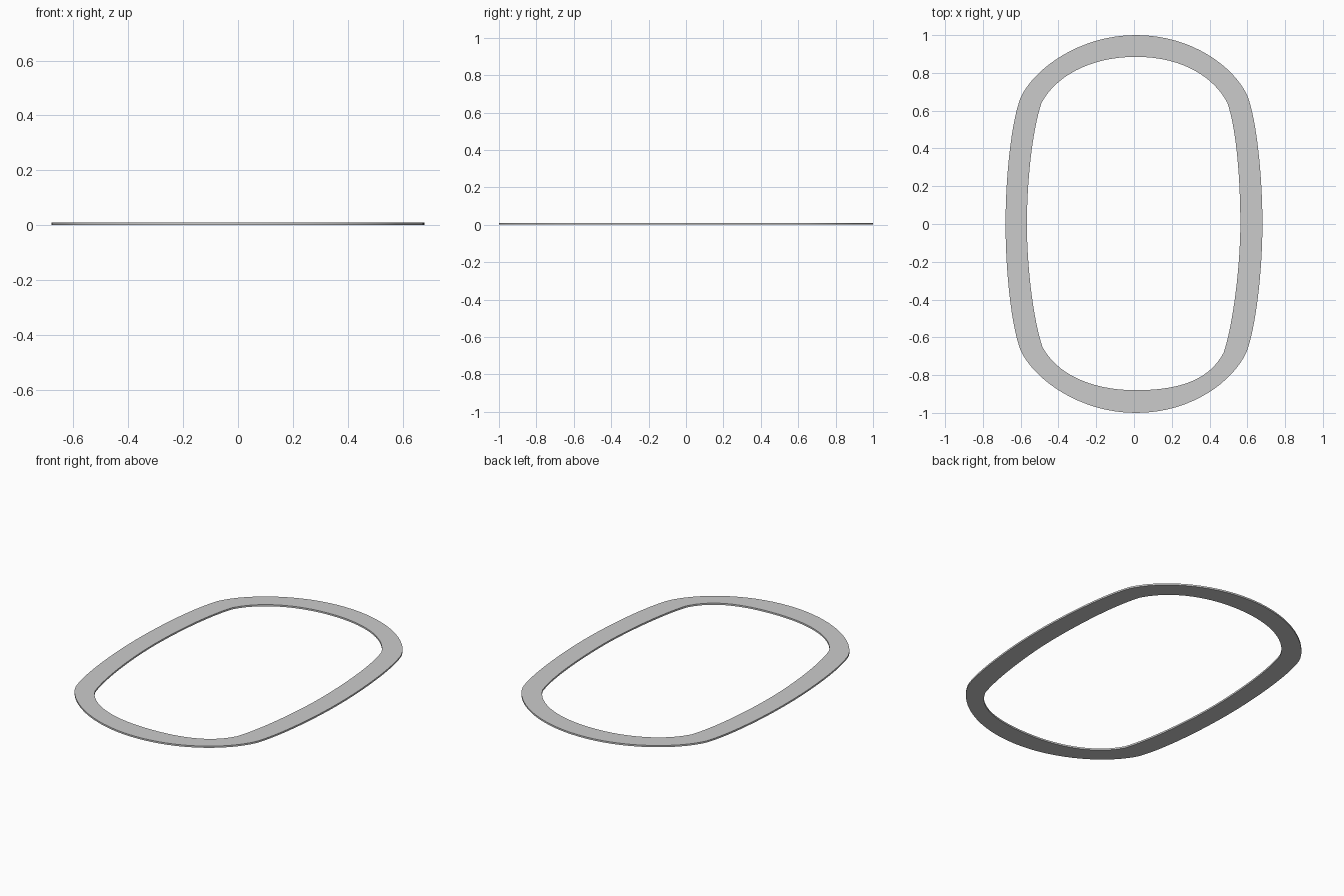
import bpy
from mathutils import Vector

if "Cube" in bpy.data.objects:
    bpy.data.objects.remove(bpy.data.objects["Cube"])

# Outer and inner outlines: top/bottom/left/right extents, corner knots
# in order top-left, bottom-left, bottom-right, top-right, and handle sizes
OUTER = dict(top=1.0, bottom=-1.0, left=-0.68, right=0.68,
             corners=[(-0.6, 0.67), (-0.6, -0.67), (0.595, -0.68), (0.6, 0.68)],
             cap=0.30, side=0.25, to_cap=(0.07, 0.15), to_side=(0.05, 0.13))
INNER = dict(top=0.885, bottom=-0.88, left=-0.567, right=0.563,
             corners=[(-0.49, 0.64), (-0.485, -0.65), (0.475, -0.68), (0.495, 0.64)],
             cap=0.25, side=0.22, to_cap=(0.07, 0.135), to_side=(0.05, 0.15))
THICKNESS = 0.01


def outline(curve, o):
    """Closed eight-knot Bezier loop, counter-clockwise from the top."""
    knots = []

    def mid(x, y, hx, hy):
        knots.append((Vector((x, y, 0)), Vector((-hx, -hy, 0)), Vector((hx, hy, 0))))

    def corner(p, cap_first):
        sx, sy = (1 if p[0] > 0 else -1), (1 if p[1] > 0 else -1)
        cap = Vector((-sx * o["to_cap"][0], sy * o["to_cap"][1], 0))
        side = Vector((sx * o["to_side"][0], -sy * o["to_side"][1], 0))
        a, b = (cap, side) if cap_first else (side, cap)
        knots.append((Vector((p[0], p[1], 0)), a, b))

    tl, bl, br, tr = o["corners"]
    mid(0.01, o["top"], -o["cap"], 0)
    corner(tl, True)
    mid(o["left"], 0, 0, -o["side"])
    corner(bl, False)
    mid(0.01, o["bottom"], o["cap"], 0)
    corner(br, True)
    mid(o["right"], 0, 0, o["side"])
    corner(tr, False)

    spline = curve.splines.new('BEZIER')
    spline.bezier_points.add(len(knots) - 1)
    spline.use_cyclic_u = True
    for bp, (co, left, right) in zip(spline.bezier_points, knots):
        bp.handle_left_type = bp.handle_right_type = 'FREE'
        bp.co, bp.handle_left, bp.handle_right = co, co + left, co + right


# Flat oval ring, filled between the two outlines
curve = bpy.data.curves.new("oval_ring", 'CURVE')
curve.dimensions = '2D'
curve.fill_mode = 'BOTH'
curve.resolution_u = 16
curve.extrude = THICKNESS / 2
outline(curve, OUTER)
outline(curve, INNER)

ring = bpy.data.objects.new("oval_ring", curve)
bpy.context.collection.objects.link(ring)
ring.location.z = THICKNESS / 2
bpy.context.view_layer.objects.active = ring
ring.select_set(True)
bpy.ops.object.convert(target='MESH')
